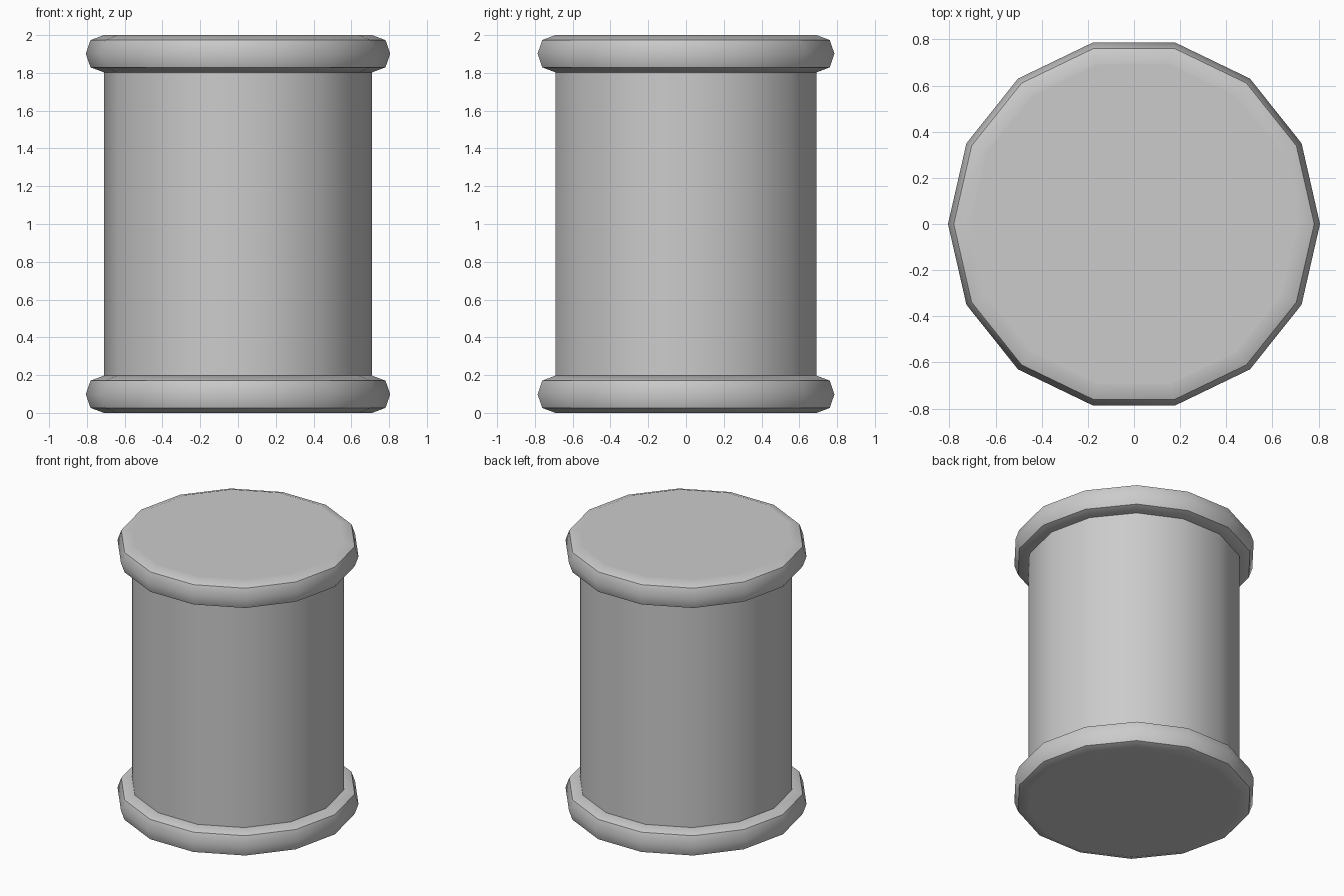
import bpy
import bmesh
import math

if "Cube" in bpy.data.objects:
    bpy.data.objects.remove(bpy.data.objects["Cube"])

SIDES = 14
CORE_R = 0.71      # radius of the drum body
HEIGHT = 2.0
HALF_RIM = 0.0985  # half the height of a rim bead
# half profile of a rim bead: (offset from core radius, offset from rim centre)
BEAD = [(0.0, 0.0985), (0.071, 0.072), (0.096, 0.0), (0.071, -0.072), (0.0, -0.0985)]


def finish(name, bm):
    bmesh.ops.recalc_face_normals(bm, faces=bm.faces)
    mesh = bpy.data.meshes.new(name)
    bm.to_mesh(mesh)
    bm.free()
    obj = bpy.data.objects.new(name, mesh)
    bpy.context.collection.objects.link(obj)
    bpy.ops.object.select_all(action='DESELECT')
    obj.select_set(True)
    bpy.context.view_layer.objects.active = obj
    bpy.ops.object.shade_smooth_by_angle(angle=math.radians(44))
    return obj


def lathe(name, profile, closed):
    """Spin an (r, z) profile round z; a closed one makes a ring, an open one is capped."""
    bm = bmesh.new()
    loops = []
    for r, z in profile:
        loops.append([bm.verts.new((r * math.cos(2 * math.pi * i / SIDES),
                                    r * math.sin(2 * math.pi * i / SIDES), z))
                      for i in range(SIDES)])
    pairs = list(zip(loops, loops[1:]))
    if closed:
        pairs.append((loops[-1], loops[0]))
    else:
        bm.faces.new(loops[0])
        bm.faces.new(loops[-1])
    for a, b in pairs:
        for i in range(SIDES):
            j = (i + 1) % SIDES
            bm.faces.new((a[i], a[j], b[j], b[i]))
    return finish(name, bm)


# drum body with flat end caps
lathe("drum_body", [(CORE_R, 0.0), (CORE_R, HEIGHT)], closed=False)

# rounded rims at both ends, their inner half buried in the body
outline = BEAD + [(-dr, dz) for dr, dz in BEAD[-2:0:-1]]
for name, zc in (("bottom_rim", HALF_RIM), ("top_rim", HEIGHT - HALF_RIM)):
    lathe(name, [(CORE_R + dr, zc + dz) for dr, dz in outline], closed=True)
